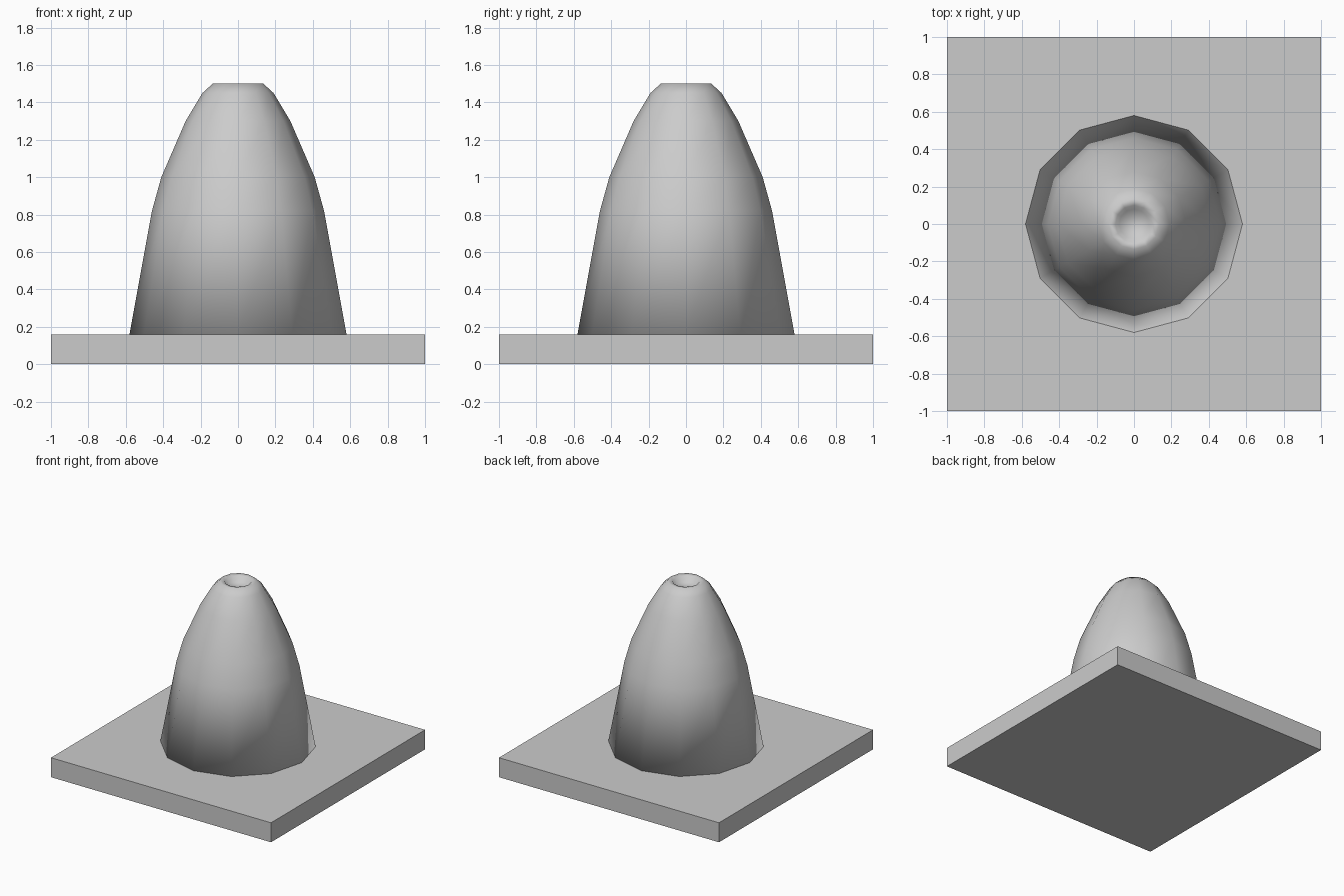
import bpy, bmesh, math

if "Cube" in bpy.data.objects:
    bpy.data.objects.remove(bpy.data.objects["Cube"])

SIDES = 12


def add_object(name, bm):
    mesh = bpy.data.meshes.new(name)
    bm.to_mesh(mesh)
    bm.free()
    obj = bpy.data.objects.new(name, mesh)
    bpy.context.collection.objects.link(obj)
    return obj


def lathe(name, profile):
    """Revolve (radius, height) points around z and cap both ends."""
    bm = bmesh.new()
    rings = []
    for r, z in profile:
        rings.append([bm.verts.new((r * math.cos(math.tau * i / SIDES),
                                    r * math.sin(math.tau * i / SIDES), z))
                      for i in range(SIDES)])
    for low, high in zip(rings, rings[1:]):
        for i in range(SIDES):
            j = (i + 1) % SIDES
            bm.faces.new((low[i], low[j], high[j], high[i]))
    bm.faces.new(rings[0][::-1])
    bm.faces.new(rings[-1])
    return add_object(name, bm)


# Square base plate
bm = bmesh.new()
bmesh.ops.create_cube(bm, size=1)
bmesh.ops.scale(bm, vec=(2, 2, 0.16), verts=bm.verts)
bmesh.ops.translate(bm, vec=(0, 0, 0.08), verts=bm.verts)
add_object("base_plate", bm)

# Bullet-shaped cone with a shallow recess in the tip
cone = lathe("cone_body", [(0.58, 0.16), (0.46, 0.82), (0.41, 1.0), (0.28, 1.3),
                           (0.19, 1.45), (0.135, 1.5), (0.1, 1.495), (0.08, 1.455)])
for poly in cone.data.polygons:
    poly.use_smooth = True
